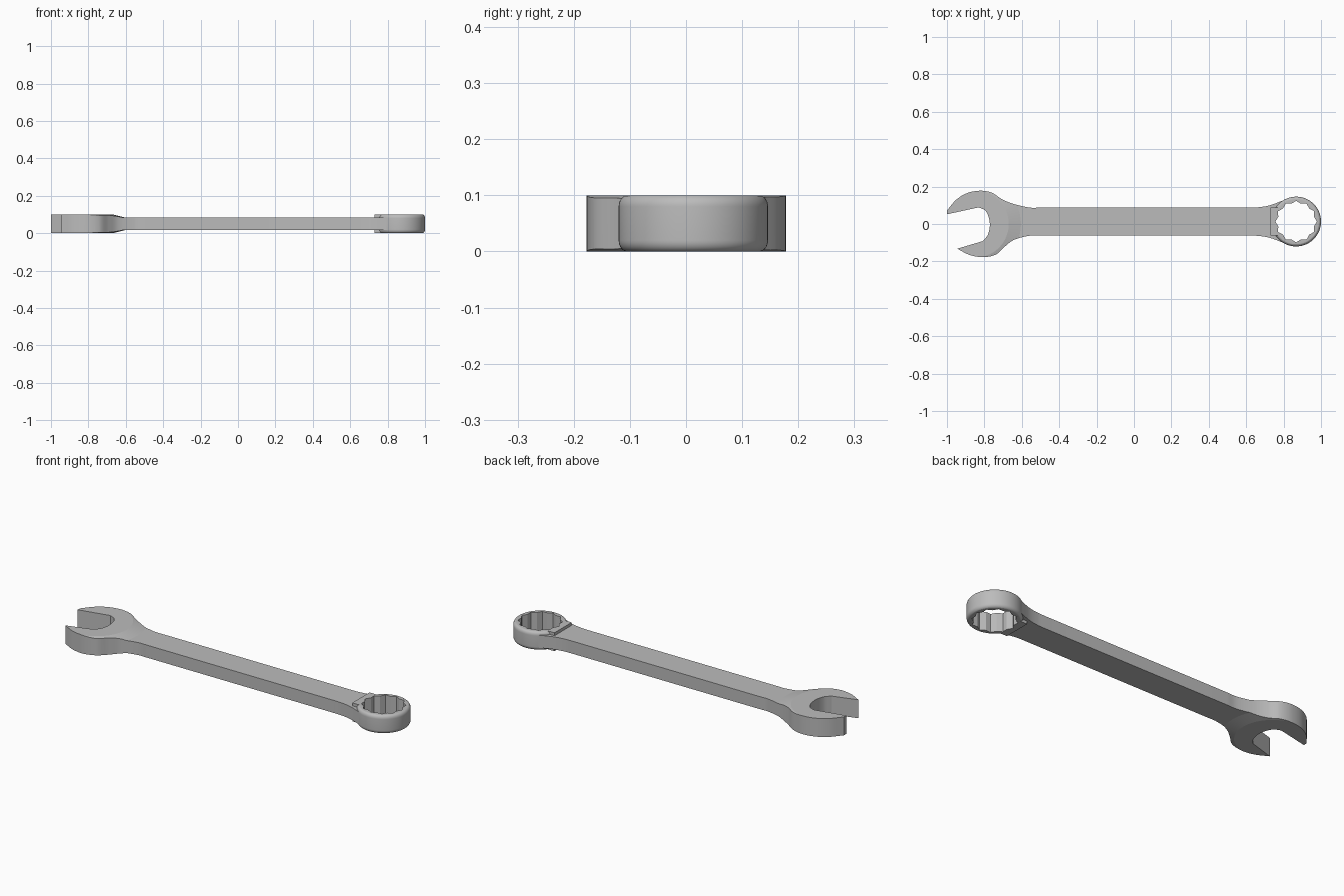
import bpy, bmesh, math
from mathutils import Vector

if "Cube" in bpy.data.objects:
    bpy.data.objects.remove(bpy.data.objects["Cube"], do_unlink=True)

steel = bpy.data.materials.new("brushed steel grey")
steel.use_nodes = True
colour = (0.5, 0.5, 0.5, 1)
steel.diffuse_color = colour
steel.node_tree.nodes["Principled BSDF"].inputs["Base Color"].default_value = colour

AXIS_Y = 0.013
RING = (0.867, AXIS_Y)
HEIGHT = 0.1


def finish(name, bm):
    bmesh.ops.recalc_face_normals(bm, faces=bm.faces)
    mesh = bpy.data.meshes.new(name)
    bm.to_mesh(mesh)
    bm.free()
    mesh.materials.append(steel)
    ob = bpy.data.objects.new(name, mesh)
    bpy.context.collection.objects.link(ob)
    return ob


def prism(name, outline, z0, z1):
    bm = bmesh.new()
    face = bm.faces.new([bm.verts.new((x, y, z0)) for x, y in outline])
    out = bmesh.ops.extrude_face_region(bm, geom=[face])
    verts = [v for v in out["geom"] if isinstance(v, bmesh.types.BMVert)]
    bmesh.ops.translate(bm, vec=(0, 0, z1 - z0), verts=verts)
    return finish(name, bm)


def lathe(name, centre, profile, steps=96):
    """Revolve (radius, z) points about a vertical axis and cap both ends."""
    bm = bmesh.new()
    rings = []
    for r, z in profile:
        angles = [math.tau * i / steps for i in range(steps)]
        rings.append([bm.verts.new((centre[0] + r * math.cos(a),
                                    centre[1] + r * math.sin(a), z)) for a in angles])
    for a, b in zip(rings, rings[1:]):
        for i in range(steps):
            j = (i + 1) % steps
            bm.faces.new((a[i], a[j], b[j], b[i]))
    bm.faces.new(rings[0])
    bm.faces.new(rings[-1])
    return finish(name, bm)


def spline(points, steps=8):
    """Smooth curve through the points."""
    p = [Vector(q) for q in points]
    p = [2 * p[0] - p[1]] + p + [2 * p[-1] - p[-2]]
    out = []
    for a, b, c, d in zip(p, p[1:], p[2:], p[3:]):
        for i in range(steps):
            t = i / steps
            out.append(0.5 * (2 * b + (c - a) * t + (2 * a - 5 * b + 4 * c - d) * t * t
                              + (3 * b - a - 3 * c + d) * t ** 3))
    return out + [p[-2]]


def combine(target, tool, operation):
    mod = target.modifiers.new(operation, "BOOLEAN")
    mod.operation, mod.object, mod.solver = operation, tool, "EXACT"
    bpy.context.view_layer.objects.active = target
    bpy.ops.object.modifier_apply(modifier=mod.name)
    bpy.data.objects.remove(tool, do_unlink=True)


# Outline of jaw, handle and neck
upper_jaw = spline([(-1, 0.072), (-0.95, 0.13), (-0.89, 0.166), (-0.82, 0.178), (-0.76, 0.167),
                    (-0.71, 0.135), (-0.65, 0.109), (-0.56, 0.088), (-0.5, 0.088)])
neck = spline([(0.62, 0.088), (0.67, 0.09), (0.73, 0.101), (0.81, 0.131)])
lower_neck = [(x, 2 * AXIS_Y - y) for x, y in reversed(neck)]
lower_jaw = spline([(-0.5, -0.062), (-0.56, -0.063), (-0.64, -0.084), (-0.69, -0.12),
                    (-0.74, -0.164), (-0.81, -0.177), (-0.88, -0.165), (-0.945, -0.132)])
throat = spline([(-0.81, -0.092), (-0.783, -0.06), (-0.771, -0.01),
                 (-0.778, 0.04), (-0.797, 0.073), (-0.83, 0.089)])
wrench = prism("wrench", upper_jaw + neck + lower_neck + lower_jaw + throat + [(-1, 0.052)],
               0, HEIGHT)

# Thin the handle, with a conical ramp around the jaw
slope = [(0.18, 0), (0.245, 0.016), (2.2, 0.016)]
envelope = lathe("thickness_envelope", (-0.85, 0),
                 slope + [(r, HEIGHT - z) for r, z in reversed(slope)])
combine(wrench, envelope, "INTERSECT")

# Raised step where the neck meets the ring
step = prism("neck_step", [(0.73, -0.061), (0.82, -0.061), (0.82, 0.087), (0.73, 0.087)],
             0, HEIGHT)
combine(wrench, step, "UNION")

# Ring with rounded rims
rim = [(0.118 + 0.015 * math.sin(a), 0.02 * (1 - math.cos(a)))
       for a in [math.pi / 2 * i / 8 for i in range(9)]]
ring = lathe("ring", RING, rim + [(r, HEIGHT - z) for r, z in reversed(rim)])
combine(wrench, ring, "UNION")

# Twelve-point socket
star = []
for i in range(24):
    r, a = (0.111, 0.099)[i % 2], math.tau * i / 24
    star.append((RING[0] + r * math.cos(a), RING[1] + r * math.sin(a)))
socket = prism("socket_cutter", star, -0.1, 0.2)
combine(wrench, socket, "DIFFERENCE")

bpy.ops.object.select_all(action="DESELECT")
wrench.select_set(True)
bpy.context.view_layer.objects.active = wrench
bpy.ops.object.shade_smooth_by_angle(angle=math.radians(13))
